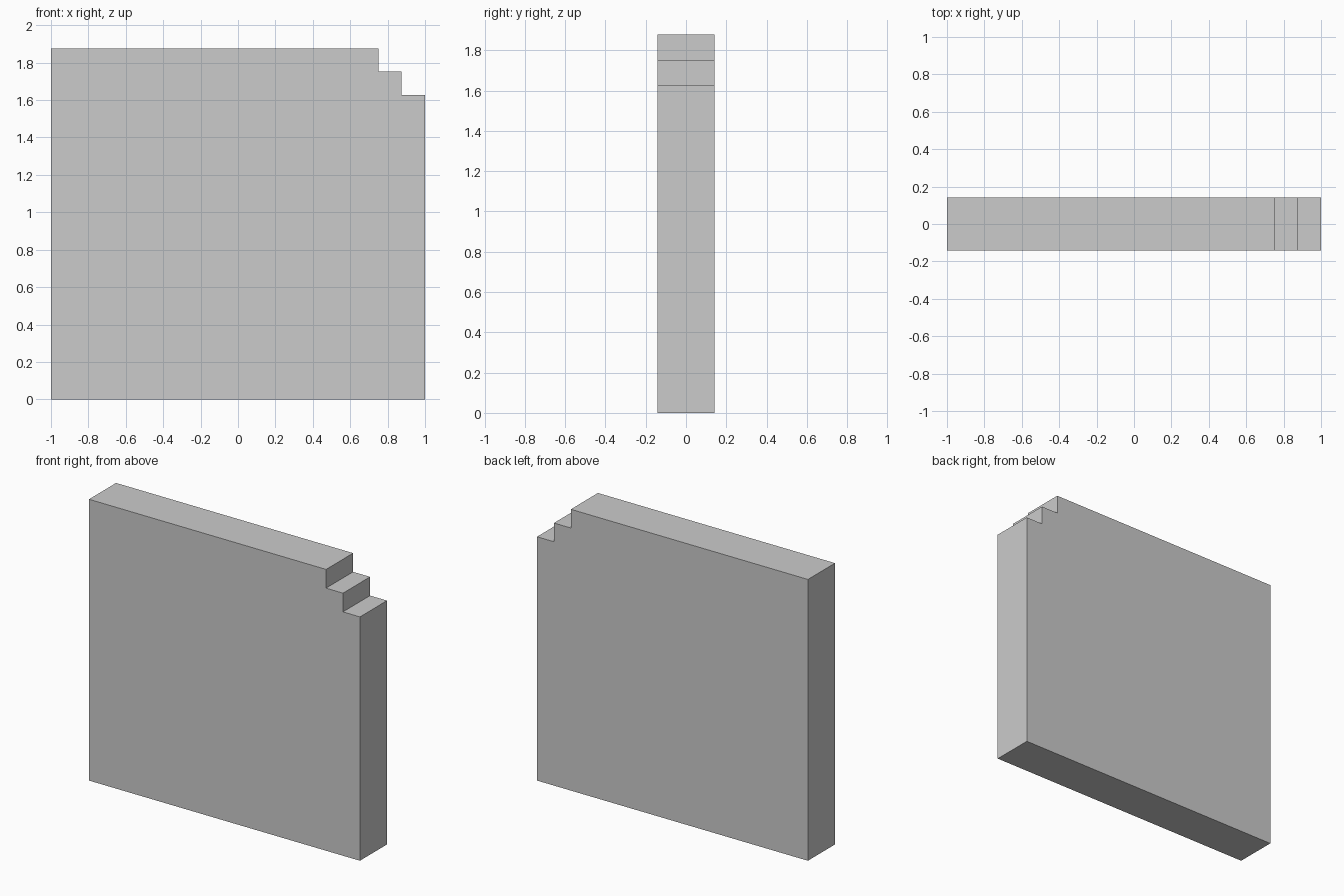
import bpy, bmesh

if "Cube" in bpy.data.objects:
    bpy.data.objects.remove(bpy.data.objects["Cube"])

HALF_WIDTH, HALF_DEPTH, HEIGHT = 1.0, 0.1425, 1.877
STEP, STEP_COUNT = 0.125, 2

# Front outline: a rectangle with a stepped upper right corner
outline = [(-HALF_WIDTH, 0), (HALF_WIDTH, 0)]
for i in range(STEP_COUNT, 0, -1):
    x, z = HALF_WIDTH - (STEP_COUNT - i) * STEP, HEIGHT - i * STEP
    outline += [(x, z), (x - STEP, z)]
outline += [(HALF_WIDTH - STEP_COUNT * STEP, HEIGHT), (-HALF_WIDTH, HEIGHT)]

# Extrude the outline through the depth of the slab
bm = bmesh.new()
front = bm.faces.new([bm.verts.new((x, -HALF_DEPTH, z)) for x, z in outline])
extruded = bmesh.ops.extrude_face_region(bm, geom=[front], use_keep_orig=True)
back_verts = [g for g in extruded["geom"] if isinstance(g, bmesh.types.BMVert)]
bmesh.ops.translate(bm, verts=back_verts, vec=(0, 2 * HALF_DEPTH, 0))
bmesh.ops.recalc_face_normals(bm, faces=bm.faces)

mesh = bpy.data.meshes.new("stepped_wall_panel")
bm.to_mesh(mesh)
bm.free()
panel = bpy.data.objects.new("stepped_wall_panel", mesh)
bpy.context.collection.objects.link(panel)
